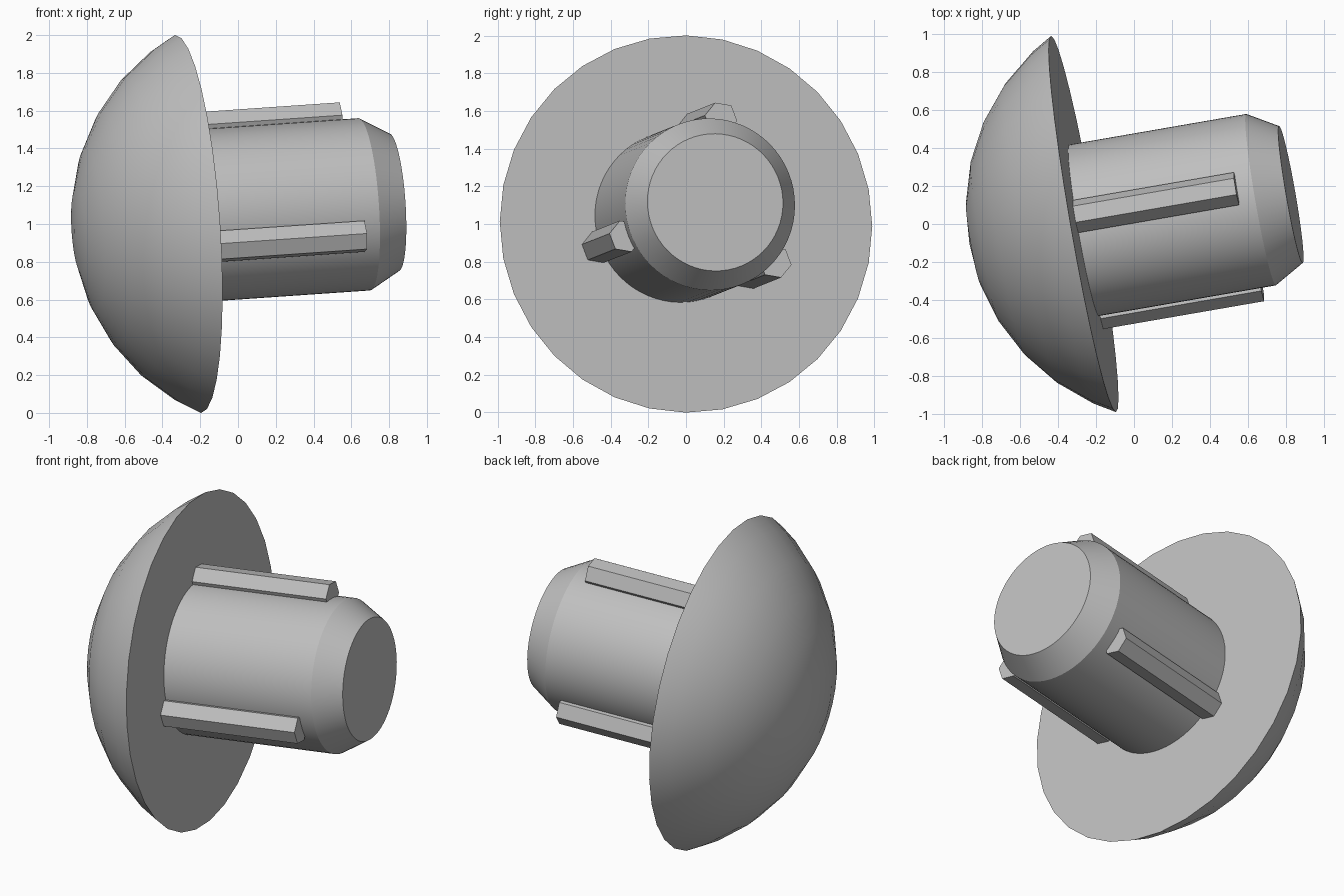
import bpy, bmesh, math
from mathutils import Vector, Matrix

cube = bpy.data.objects.get("Cube")
if cube:
    bpy.data.objects.remove(cube)

# Single grey material
grey = bpy.data.materials.new("plain_grey")
grey.use_nodes = True
colour = (0.52, 0.52, 0.52, 1)
grey.diffuse_color = colour
grey.node_tree.nodes["Principled BSDF"].inputs["Base Color"].default_value = colour

# Tilted frame: local x runs along the stem
axis = Vector((1, 0.173, 0.069)).normalized()
side = Vector((0, 1, 0))
side = (side - axis * side.dot(axis)).normalized()
up = axis.cross(side)
tilt = Matrix((axis, side, up)).transposed().to_4x4()
HEAD = Vector((-0.265, 0, 1))
STEM = Vector((-0.262, -0.033, 1.04))


def finish(name, bm, origin, smooth):
    bmesh.ops.recalc_face_normals(bm, faces=bm.faces)
    bm.transform(Matrix.Translation(origin) @ tilt)
    mesh = bpy.data.meshes.new(name)
    bm.to_mesh(mesh)
    bm.free()
    mesh.materials.append(grey)
    obj = bpy.data.objects.new(name, mesh)
    bpy.context.collection.objects.link(obj)
    if smooth:
        bpy.ops.object.select_all(action="DESELECT")
        obj.select_set(True)
        bpy.context.view_layer.objects.active = obj
        bpy.ops.object.shade_smooth_by_angle(angle=math.radians(25))


def lathe(name, profile, steps, origin):
    """Spin (x, radius) points round local x; open ends are capped flat."""
    bm = bmesh.new()
    verts = [bm.verts.new((x, 0, r)) for x, r in profile]
    edges = [bm.edges.new(pair) for pair in zip(verts, verts[1:])]
    bmesh.ops.spin(bm, geom=verts + edges, cent=(0, 0, 0), axis=(1, 0, 0),
                   angle=math.tau, steps=steps)
    bmesh.ops.remove_doubles(bm, verts=bm.verts, dist=1e-4)
    bmesh.ops.holes_fill(bm, edges=[e for e in bm.edges if e.is_boundary], sides=0)
    finish(name, bm, origin, True)


# Domed head: spherical cap with a flat back
rim, height = 1.003, 0.61
ball = (rim ** 2 + height ** 2) / (2 * height)
edge_angle = math.asin(rim / ball)
step = math.tau / 32
angles = [i * step for i in range(6)] + [edge_angle]
lathe("domed_head",
      [(ball - height - ball * math.cos(a), ball * math.sin(a)) for a in angles],
      32, HEAD)

# Round stem with a chamfered end
lathe("stem", [(-0.02, 0.457), (0.946, 0.457), (1.105, 0.365)], 64, STEM)

# Three hexagonal ribs along the stem
for i, name in enumerate(("top_rib", "front_rib", "back_rib")):
    turn = math.radians(81 + 120 * i)
    bm = bmesh.new()
    start = []
    for k in range(6):
        a = math.radians(30 + 60 * k)
        r, t = 0.471 + 0.088 * math.cos(a), 0.088 * math.sin(a)
        start.append(bm.verts.new((-0.02, r * math.cos(turn) - t * math.sin(turn),
                                   r * math.sin(turn) + t * math.cos(turn))))
    face = bm.faces.new(start)
    out = bmesh.ops.extrude_face_region(bm, geom=[face], use_keep_orig=True)
    bmesh.ops.translate(bm, vec=(0.88, 0, 0),
                        verts=[g for g in out["geom"] if isinstance(g, bmesh.types.BMVert)])
    finish(name, bm, STEM, False)
